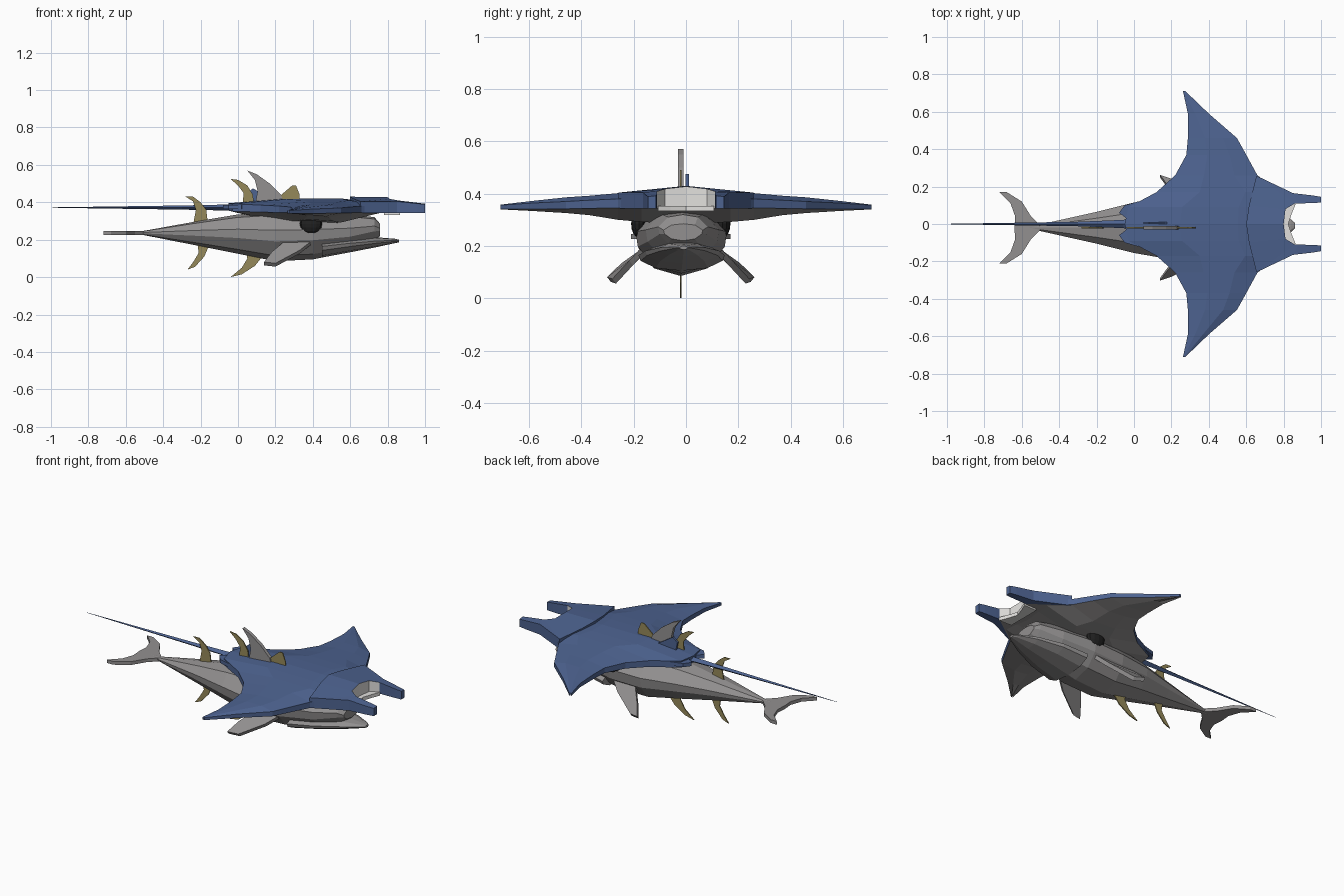
import bpy, bmesh
from mathutils import Vector

cube = bpy.data.objects.get("Cube")
if cube:
    bpy.data.objects.remove(cube, do_unlink=True)


def material(name, r, g, b):
    m = bpy.data.materials.new(name)
    m.use_nodes = True
    m.diffuse_color = (r, g, b, 1)
    m.node_tree.nodes["Principled BSDF"].inputs["Base Color"].default_value = (r, g, b, 1)
    return m


BLUE = material("ray blue", 0.075, 0.125, 0.28)
GREY = material("skin grey", 0.29, 0.28, 0.28)
YELLOW = material("finlet yellow", 0.30, 0.25, 0.10)
WHITE = material("mouth white", 0.75, 0.74, 0.72)
BLACK = material("eye black", 0.015, 0.015, 0.015)
MID = -0.02  # the fish sits slightly off centre


def finish(name, bm, mats):
    bmesh.ops.recalc_face_normals(bm, faces=bm.faces)
    mesh = bpy.data.meshes.new(name)
    bm.to_mesh(mesh)
    bm.free()
    for m in mats:
        mesh.materials.append(m)
    ob = bpy.data.objects.new(name, mesh)
    bpy.context.collection.objects.link(ob)
    return ob


def loft(name, rings, mats, rule=lambda i, j: 0):
    """Skin closed rings; rule picks the material from ring and side number."""
    bm = bmesh.new()
    vs = [[bm.verts.new(p) for p in ring] for ring in rings]
    n = len(vs[0])
    for i in range(len(vs) - 1):
        for j in range(n):
            k = (j + 1) % n
            f = bm.faces.new((vs[i][j], vs[i][k], vs[i + 1][k], vs[i + 1][j]))
            f.material_index = rule(i, j)
    bm.faces.new(vs[0])
    bm.faces.new(vs[-1])
    return finish(name, bm, mats)


def plate(name, points, offset, mat):
    """Flat outline given thickness along offset."""
    bm = bmesh.new()
    off = Vector(offset)
    a = [bm.verts.new(Vector(p) - off / 2) for p in points]
    b = [bm.verts.new(Vector(p) + off / 2) for p in points]
    bm.faces.new(a)
    bm.faces.new(b)
    for i in range(len(a)):
        k = (i + 1) % len(a)
        bm.faces.new((a[i], a[k], b[k], b[i]))
    return finish(name, bm, [mat])


def upright(name, outline, thick, mat, y=MID):
    return plate(name, [(x, y, z) for x, z in outline], (0, thick, 0), mat)


def both_sides(stations):
    """Mirror stations that start on the centre line; second item is y."""
    return [(s[0], -s[1], *s[2:]) for s in stations[:0:-1]] + list(stations)


# Ray disc: back x, y, front x, crown z, rim top z, rim bottom z, belly z
disc = [
    (-0.05, 0.00, 0.79, 0.420, 0.395, 0.355, 0.285),
    (-0.03, 0.09, 0.79, 0.416, 0.392, 0.352, 0.288),
    (0.12, 0.17, 0.78, 0.410, 0.385, 0.348, 0.292),
    (0.22, 0.26, 0.66, 0.402, 0.380, 0.345, 0.300),
    (0.28, 0.37, 0.60, 0.392, 0.375, 0.344, 0.318),
    (0.288, 0.46, 0.55, 0.386, 0.370, 0.342, 0.326),
    (0.288, 0.59, 0.40, 0.372, 0.364, 0.341, 0.334),
    (0.262, 0.71, 0.275, 0.358, 0.356, 0.341, 0.340),
]


def disc_ring(xb, y, xf, crown, rim, low, belly):
    def at(t):
        return xb + (xf - xb) * t
    return [(xf, y, rim), (at(.72), y, crown), (at(.35), y, crown), (xb, y, rim),
            (xb, y, low), (at(.3), y, belly + .01), (at(.65), y, belly), (xf, y, low)]


loft("ray_disc", [disc_ring(*s) for s in both_sides(disc)], [BLUE, GREY],
     lambda i, j: 1 if j in (4, 5, 6) else 0)

# Raised head with two horns: rear x, rear y, front x, front y
head = [(0.60, 0, 0.80, 0), (0.615, 0.10, 0.81, 0.08), (0.655, 0.258, 0.86, 0.11),
        (0.85, 0.165, 0.88, 0.11), (0.96, 0.152, 0.96, 0.112), (1.0, 0.145, 1.0, 0.115)]


def head_ring(xa, ya, xb, yb):
    def top(x, y):
        return 0.43 - 0.1 * abs(y) - 0.12 * max(0, x - 0.78)
    return [(xa, ya, top(xa, ya)), (xb, yb, top(xb, yb)), (xb, yb, 0.343), (xa, ya, 0.343)]


left = [head_ring(*s) for s in head]
right = [[(x, -y, z) for x, y, z in ring] for ring in left[:0:-1]]
loft("ray_head", right + left, [BLUE, GREY, WHITE],
     lambda i, j: 2 if j == 1 and 3 <= i <= 6 else 1 if j == 2 and 3 <= i <= 6 else 0)

# Pale lower lip between the horns
lip = [(0.78, 0.105), (0.865, 0.108), (0.845, 0.06), (0.825, 0)]
lip += [(x, -y) for x, y in lip[2::-1]]
plate("ray_lip", [(x, y, 0.343) for x, y in lip], (0, 0, 0.02), WHITE)

# Whip tail, small back fin and pelvic fins
tail = [(0.06, 0.035, 0.022), (-0.06, 0.022, 0.016), (-0.30, 0.012, 0.011), (-1.0, 0.001, 0.001)]
loft("ray_tail", [[(x, w, 0.372), (x, 0, 0.372 + h), (x, -w, 0.372), (x, 0, 0.372 - h)]
                  for x, w, h in tail], [BLUE])
upright("ray_back_fin", [(0.06, 0.40), (0.05, 0.45), (0.08, 0.475), (0.15, 0.43), (0.2, 0.40)],
        0.012, BLUE, 0.005)
for side, s in (("left", 1), ("right", -1)):
    plate("ray_pelvic_fin_" + side,
          [(x, s * y, 0.375) for x, y in
           ((0.04, 0.03), (-0.04, 0.03), (-0.08, 0.06), (-0.05, 0.10), (0.02, 0.12))],
          (0, 0, 0.022), BLUE)

# Fish body and lower jaw: x, top z, bottom z, half width
SECTION = [(0, 1), (.6, .85), (1, .25), (.95, -.2), (.6, -.78), (0, -1)]
SECTION += [(-u, v) for u, v in SECTION[4:0:-1]]


def fish_ring(x, top, bottom, w):
    c, h = (top + bottom) / 2, (top - bottom) / 2
    return [(x, MID * (1 - max(0, x - .3)) + u * w, c + v * h) for u, v in SECTION]


body = [(-0.56, .246, .226, .012), (-0.5, .248, .224, .018), (-0.2, .302, .165, .085),
        (0, .335, .125, .135), (0.2, .35, .085, .17), (0.4, .35, .095, .175),
        (0.6, .338, .135, .14), (0.73, .32, .195, .095), (0.76, .285, .22, .075)]
loft("fish_body", [fish_ring(*s) for s in body], [GREY])
jaw = [(0.45, .20, .105, .165), (0.6, .21, .133, .142), (0.74, .213, .16, .09),
       (0.84, .205, .182, .035), (0.86, .20, .186, .015)]
loft("fish_lower_jaw", [fish_ring(*s) for s in jaw], [GREY])

# Paired eyes and chest fins
for side, s in (("left", 1), ("right", -1)):
    bpy.ops.mesh.primitive_uv_sphere_add(segments=12, ring_count=8, radius=0.06,
                                         location=(0.39, MID + s * 0.16, 0.285))
    eye = bpy.context.object
    eye.name = "fish_eye_" + side
    eye.scale = (1, 0.5, 0.9)
    eye.data.materials.append(BLACK)
    chest = [(0.40, .14, .19), (0.33, .19, .135), (0.20, .255, .065), (0.14, .275, .072),
             (0.18, .22, .125), (0.24, .15, .175)]
    plate("fish_chest_fin_" + side, [(x, MID + s * y, z) for x, y, z in chest],
          (0, s * 0.014, 0.018), GREY)

# Fish tail fluke and back fin
fluke = [(-0.49, 0), (-0.55, .06), (-0.60, .14), (-0.68, .19), (-0.72, .19),
         (-0.66, .13), (-0.635, .06), (-0.64, 0)]
fluke += [(x, -y) for x, y in fluke[6:0:-1]]
plate("fish_fluke", [(x, MID + y, 0.236) for x, y in fluke], (0, 0, 0.02), GREY)
upright("fish_back_fin", [(.05, .57), (.10, .55), (.17, .50), (.23, .44), (.27, .33),
                          (.08, .33), (.105, .46), (.09, .52)], 0.02, GREY)

# Thin sickle finlets
finlets = {
    "upper_front": [(.20, .36), (.22, .43), (.29, .49), (.31, .49), (.33, .44), (.33, .36)],
    "upper_middle": [(-.04, .525), (0, .52), (.05, .49), (.08, .44), (.09, .33), (.02, .33),
                     (.03, .45), (0, .49)],
    "upper_rear": [(-.28, .43), (-.24, .43), (-.20, .40), (-.17, .36), (-.16, .28), (-.24, .28),
                   (-.225, .36), (-.24, .405)],
    "lower_rear": [(-.27, .04), (-.23, .055), (-.18, .11), (-.15, .18), (-.15, .2), (-.22, .2),
                   (-.21, .13), (-.24, .08)],
    "lower_middle": [(-.04, 0), (.02, .015), (.09, .06), (.13, .11), (.13, .15), (.04, .15),
                     (.05, .1), (.02, .05)],
}
for name, outline in finlets.items():
    upright("finlet_" + name, outline, 0.006, YELLOW)
